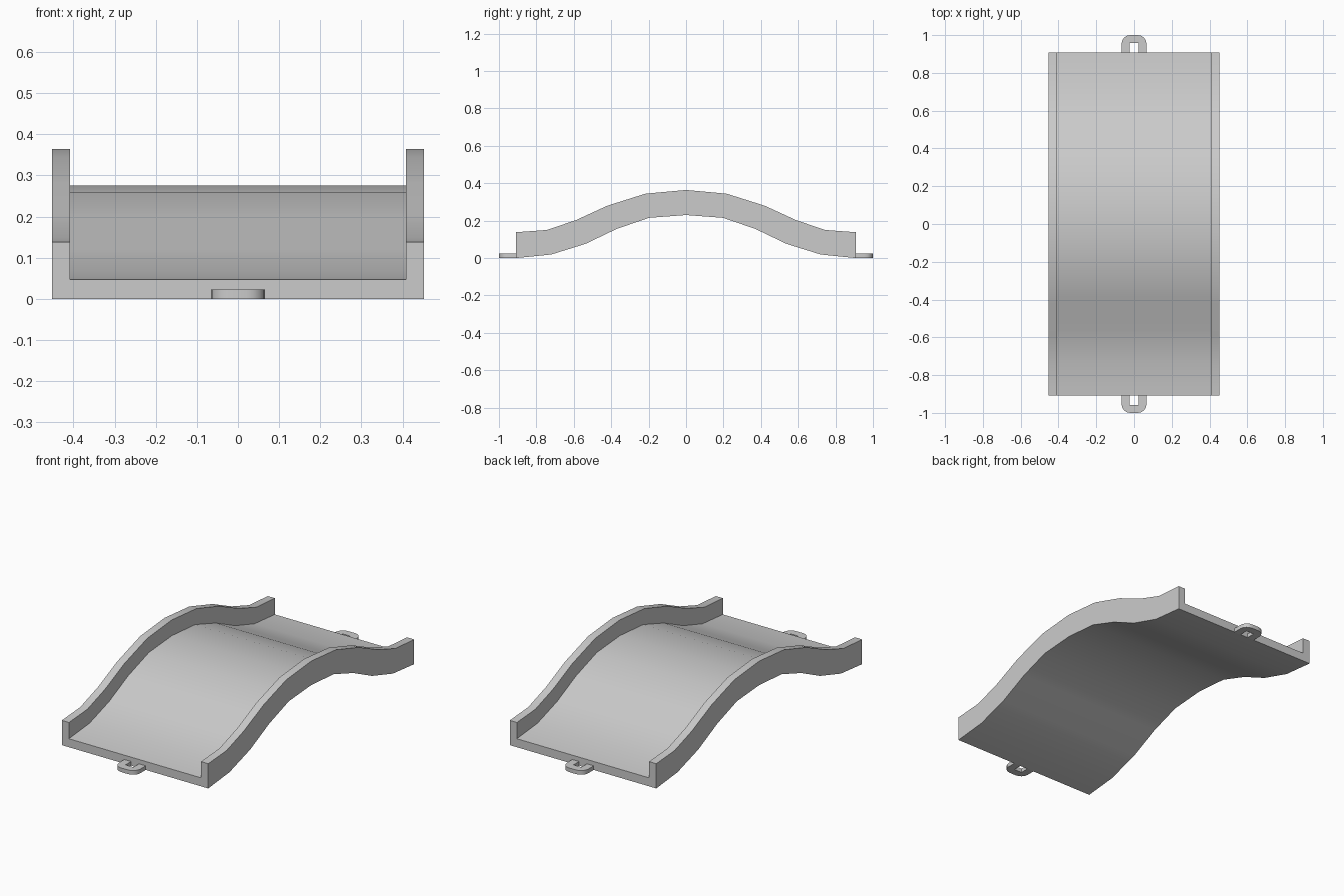
import bpy, bmesh, math

if "Cube" in bpy.data.objects:
    bpy.data.objects.remove(bpy.data.objects["Cube"])


def finish(name, bm, angle):
    bmesh.ops.recalc_face_normals(bm, faces=bm.faces)
    mesh = bpy.data.meshes.new(name)
    bm.to_mesh(mesh)
    bm.free()
    ob = bpy.data.objects.new(name, mesh)
    bpy.context.collection.objects.link(ob)
    bpy.ops.object.select_all(action='DESELECT')
    bpy.context.view_layer.objects.active = ob
    ob.select_set(True)
    bpy.ops.object.shade_smooth_by_angle(angle=math.radians(angle))
    return ob


# Humped channel: pairs of (underside, rail top) stations along y, mirrored
half = [((-.908, 0), (-.908, .138)), ((-.72, .019), (-.745, .15)),
        ((-.537, .076), (-.59, .202)), ((-.37, .156), (-.42, .28)),
        ((-.198, .215), (-.217, .344)), ((0, .23), (0, .364))]
stations = half + [((-b[0], b[1]), (-t[0], t[1])) for b, t in half[-2::-1]]
W, IN, DECK = .452, .408, .343     # half width, inner half width, deck height share
section = [(-W, 0), (W, 0), (W, 1), (IN, 1), (IN, DECK), (-IN, DECK), (-IN, 1), (-W, 1)]

bm = bmesh.new()
rings = [[bm.verts.new((x, b[0] + (t[0] - b[0]) * f, b[1] + (t[1] - b[1]) * f))
          for x, f in section] for b, t in stations]
n = len(section)
for r, s in zip(rings, rings[1:]):
    for i in range(n):
        j = (i + 1) % n
        bm.faces.new((r[i], r[j], s[j], s[i]))
for r in (rings[0], rings[-1]):
    bm.faces.new(r)
finish("humped_track", bm, 40)

# Flat connector loops with rounded outer corners at both ends
R, HW, HOLE, THICK = .045, .066, .024, .023
arc = [(HW - R + R * math.cos(a), 1 - R + R * math.sin(a))
       for a in (math.radians(22.5 * k) for k in range(5))]
right = [(HW, .907)] + arc
outline = right + [(-x, y) for x, y in right[::-1]]
outline += [(-HOLE, .907), (-HOLE, .957), (HOLE, .957), (HOLE, .907)]
for name, s in (("front_loop", -1), ("back_loop", 1)):
    bm = bmesh.new()
    face = bm.faces.new([bm.verts.new((x, y * s, 0)) for x, y in outline])
    ext = bmesh.ops.extrude_face_region(bm, geom=[face], use_keep_orig=True)
    for v in ext["geom"]:
        if isinstance(v, bmesh.types.BMVert):
            v.co.z = THICK
    finish(name, bm, 40)
